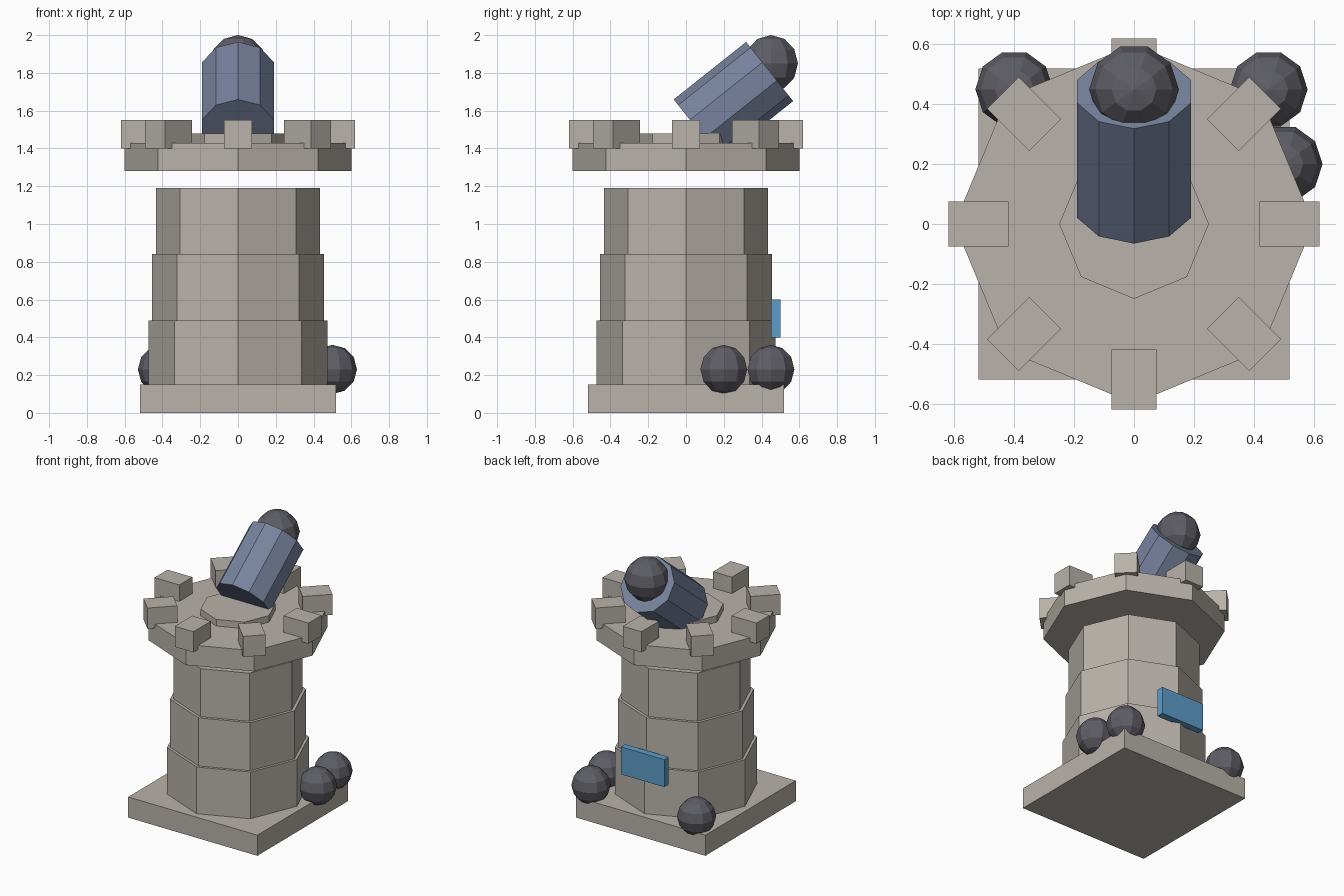
import bpy
import bmesh
from math import pi
from mathutils import Matrix

if "Cube" in bpy.data.objects:
    bpy.data.objects.remove(bpy.data.objects["Cube"])


def material(name, rgb):
    mat = bpy.data.materials.new(name)
    mat.use_nodes = True
    mat.diffuse_color = (*rgb, 1)
    mat.node_tree.nodes["Principled BSDF"].inputs["Base Color"].default_value = (*rgb, 1)
    return mat


stone = material("warm grey stone", (0.48, 0.445, 0.40))
steel = material("blue grey steel", (0.185, 0.225, 0.34))
iron = material("dark iron", (0.11, 0.11, 0.13))
blue = material("sky blue", (0.11, 0.34, 0.58))


def finish(name, bm, mat):
    mesh = bpy.data.meshes.new(name)
    bm.to_mesh(mesh)
    bm.free()
    mesh.materials.append(mat)
    obj = bpy.data.objects.new(name, mesh)
    bpy.context.collection.objects.link(obj)
    return obj


def box(name, size, centre, mat, turn=0):
    bm = bmesh.new()
    matrix = Matrix.Rotation(turn, 4, "Z") @ Matrix.Translation(centre) @ Matrix.Diagonal((*size, 1))
    bmesh.ops.create_cube(bm, size=1, matrix=matrix)
    return finish(name, bm, mat)


def prism(name, sides, radius, length, centre, mat, tilt=0):
    bm = bmesh.new()
    matrix = Matrix.Translation(centre) @ Matrix.Rotation(tilt, 4, "X")
    bmesh.ops.create_cone(bm, cap_ends=True, segments=sides, radius1=radius,
                          radius2=radius, depth=length, matrix=matrix)
    return finish(name, bm, mat)


def ball(name, radius, centre):
    # Ten segments with a corner pointing to the back
    bm = bmesh.new()
    matrix = Matrix.Translation(centre) @ Matrix.Rotation(pi / 2, 4, "Z")
    bmesh.ops.create_uvsphere(bm, u_segments=10, v_segments=6, radius=radius, matrix=matrix)
    return finish(name, bm, iron)


# Square footing
box("base_slab", (1.04, 1.04, 0.15), (0, 0, 0.075), stone)

# Stepped octagonal tower
for i, (radius, bottom, top) in enumerate([(0.475, 0.15, 0.49), (0.455, 0.49, 0.84), (0.433, 0.84, 1.19)]):
    prism(f"tower_tier_{i + 1}", 8, radius, top - bottom, (0, 0, (bottom + top) / 2), stone)

# Floating deck with a turntable
prism("deck", 8, 0.6, 0.15, (0, 0, 1.355), stone)
prism("turntable", 8, 0.25, 0.05, (0, 0, 1.453), stone)

# Ring of battlements
for i in range(8):
    box(f"battlement_{i + 1}", (0.2, 0.15, 0.15), (0.52, 0, 1.475), stone, i * pi / 4)

# Cannon aimed up and back, with a ball in its muzzle
prism("cannon_barrel", 10, 0.2, 0.49, (0, 0.251, 1.655), steel, -0.9)
ball("muzzle_ball", 0.15, (0, 0.45, 1.85))

# Spare balls on the footing
for i, (x, y) in enumerate([(0.5, 0.2), (0.45, 0.45), (-0.4, 0.45)]):
    ball(f"spare_ball_{i + 1}", 0.13, (x, y, 0.23))

# Blue plaque on the back
box("back_plaque", (0.35, 0.05, 0.2), (0, 0.475, 0.5), blue)
